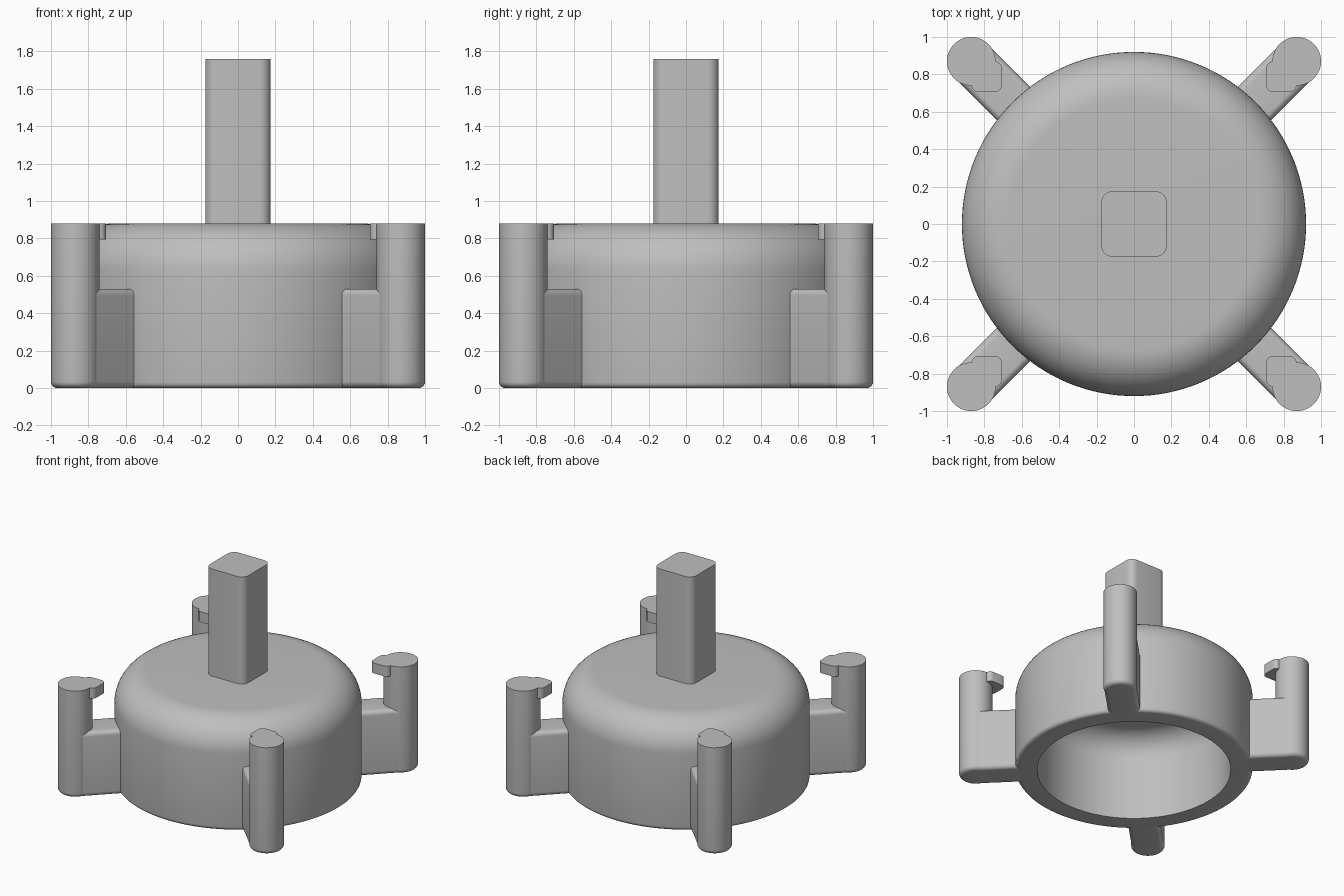
import bpy, bmesh
from math import sin, cos, pi, radians
from mathutils import Matrix

cube = bpy.data.objects.get("Cube")
if cube:
    bpy.data.objects.remove(cube, do_unlink=True)

grey = bpy.data.materials.new("light grey")
grey.use_nodes = True
GREY = (0.52, 0.52, 0.52, 1)
grey.diffuse_color = GREY
grey.node_tree.nodes["Principled BSDF"].inputs["Base Color"].default_value = GREY


def finish(bm, name, turn=0):
    """Turn a bmesh into a shaded object, rotated about the model's axis."""
    bmesh.ops.transform(bm, matrix=Matrix.Rotation(turn, 4, "Z"), verts=bm.verts)
    bmesh.ops.recalc_face_normals(bm, faces=bm.faces)
    mesh = bpy.data.meshes.new(name)
    bm.to_mesh(mesh)
    bm.free()
    mesh.materials.append(grey)
    obj = bpy.data.objects.new(name, mesh)
    bpy.context.collection.objects.link(obj)
    bpy.ops.object.select_all(action="DESELECT")
    obj.select_set(True)
    bpy.context.view_layer.objects.active = obj
    bpy.ops.object.shade_smooth_by_angle(angle=radians(30))
    return obj


def arc(cx, cz, r, start, end, steps):
    """Points on a circular arc, angles in degrees."""
    angles = [radians(start + (end - start) * i / steps) for i in range(steps + 1)]
    return [(cx + r * cos(a), cz + r * sin(a)) for a in angles]


def lathe(profile, steps):
    bm = bmesh.new()
    verts = [bm.verts.new((r, 0, z)) for r, z in profile]
    edges = [bm.edges.new(pair) for pair in zip(verts, verts[1:])]
    bmesh.ops.spin(bm, geom=verts + edges, axis=(0, 0, 1), cent=(0, 0, 0),
                   angle=2 * pi, steps=steps)
    bmesh.ops.remove_doubles(bm, verts=bm.verts, dist=0.0001)
    return bm


def box(x, y, z, radius, along):
    """Box from three ranges, with the edges along one axis rounded."""
    bm = bmesh.new()
    bmesh.ops.create_cube(bm, size=1)
    for v in bm.verts:
        v.co = [sum(r) / 2 + c * (r[1] - r[0]) for r, c in zip((x, y, z), v.co)]
    edges = [e for e in bm.edges
             if abs((e.verts[0].co - e.verts[1].co).normalized()[along]) > 0.9]
    bmesh.ops.bevel(bm, geom=edges, offset=radius, segments=6, profile=0.5,
                    affect="EDGES")
    return bm


# Hollow cap with a rounded shoulder, open underneath
outside = arc(0.89, 0.03, 0.03, -90, 0, 4) + arc(0.67, 0.63, 0.25, 0, 90, 14)
inside = arc(0.55, 0.51, 0.2, 90, 0, 12)
cap = [(0, 0.71)] + inside + [(0.75, 0)] + outside + [(0, 0.88)]
finish(lathe(cap, 128), "cap_body")

# Square shaft
finish(box((-0.175, 0.175), (-0.175, 0.175), (0.8, 1.76), 0.06, 2), "shaft")

# Four clip arms on the diagonals: arm, post and inward hook
POST_R = 0.13
for i, side in enumerate(("back_left", "back_right", "front_right", "front_left")):
    turn = i * pi / 2
    finish(box((0.8, 1.23), (-0.125, 0.125), (0, 0.53), 0.035, 0),
           side + "_arm", turn + pi / 4)
    post = [(0, 0)] + arc(POST_R - 0.035, 0.035, 0.035, -90, 0, 5)
    bm = lathe(post + [(POST_R, 0.88), (0, 0.88)], 48)
    bmesh.ops.translate(bm, vec=(0.87, 0.87, 0), verts=bm.verts)
    finish(bm, side + "_post", turn)
    finish(box((0.705, 0.87), (0.705, 0.87), (0.795, 0.88), 0.04, 2),
           side + "_hook", turn)
